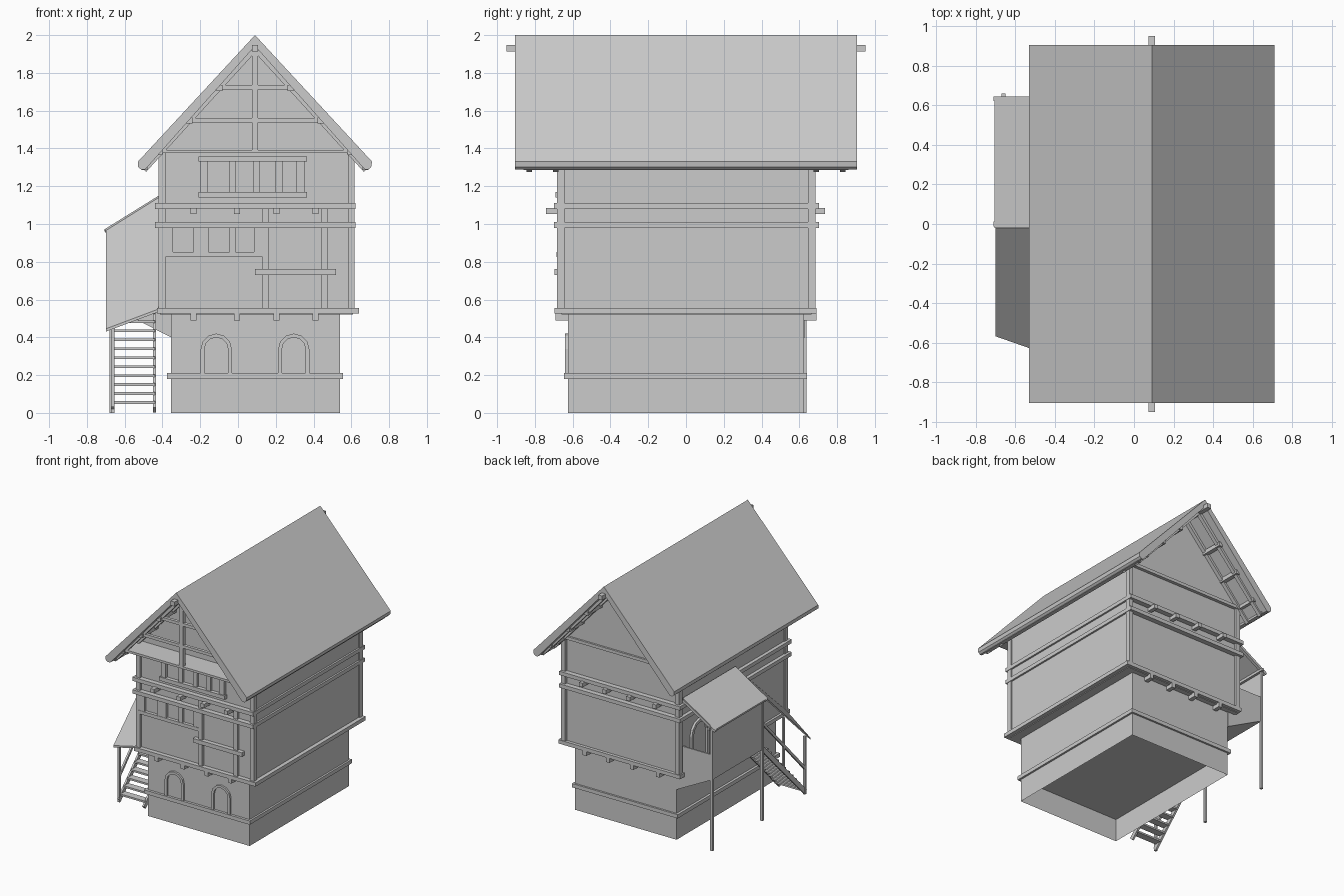
import bpy, bmesh, math
from mathutils import Vector

if "Cube" in bpy.data.objects:
    bpy.data.objects.remove(bpy.data.objects["Cube"])

def mesh(name, verts, faces):
    me = bpy.data.meshes.new(name)
    me.from_pydata(verts, [], faces)
    bm = bmesh.new(); bm.from_mesh(me)
    bmesh.ops.recalc_face_normals(bm, faces=bm.faces)
    bm.to_mesh(me); bm.free()
    ob = bpy.data.objects.new(name, me)
    bpy.context.collection.objects.link(ob)
    return ob

def prism(name, pts, a, b, axis='y'):
    """Extrude a closed profile from a to b; profile is (x,z) for y, (y,z) for x."""
    put = (lambda p, d: (p[0], d, p[1])) if axis == 'y' else (lambda p, d: (d, p[0], p[1]))
    n = len(pts)
    v = [put(p, a) for p in pts] + [put(p, b) for p in pts]
    f = [list(range(n)), list(range(n, 2*n))]
    f += [[i, (i+1) % n, n+(i+1) % n, n+i] for i in range(n)]
    return mesh(name, v, f)

def box(name, x0, x1, y0, y1, z0, z1):
    return prism(name, [(x0, z0), (x1, z0), (x1, z1), (x0, z1)], y0, y1)

def beam(name, p, q, w, h):
    """Square timber between two points."""
    p, q = Vector(p), Vector(q)
    d = (q-p).normalized()
    s = d.cross(Vector((0, 0, 1)) if abs(d.z) < .95 else Vector((0, 1, 0))).normalized()*w/2
    u = s.cross(d).normalized()*h/2
    v = [e+i*s+j*u for e in (p, q) for i, j in ((-1, -1), (1, -1), (1, 1), (-1, 1))]
    f = [[0, 1, 2, 3], [4, 5, 6, 7]] + [[i, (i+1) % 4, 4+(i+1) % 4, 4+i] for i in range(4)]
    return mesh(name, v, f)

def arch(c, w, z0, z1, n=6):
    """Open arch outline from left foot to right foot."""
    r = w/2; s = z1-r
    return [(c-r, z0)] + [(c-r*math.cos(math.pi*i/n), s+r*math.sin(math.pi*i/n)) for i in range(n+1)] + [(c+r, z0)]

def arch_frame(name, c, w, z0, z1, t, a, b, axis):
    return prism(name, arch(c, w, z0, z1) + arch(c, w-2*t, z0, z1-t)[::-1], a, b, axis)

# Stone base: open footing, ledge slab, upper walls, arched windows
base = [(x, y, z) for z in (0, .19) for x, y in ((-.355, -.625), (.54, -.625), (.54, .625), (-.355, .625))]
mesh("base_footing", base, [[i, (i+1) % 4, 4+(i+1) % 4, 4+i] for i in range(4)])
box("stone_base", -.355, .54, -.625, .625, .19, .53)
box("base_ledge", -.375, .555, -.645, .64, .18, .21)
for c in (-.115, .295):
    arch_frame("arched_window_frame", c, .165, .21, .42, .02, -.64, -.62, 'y')

# Upper storeys
box("storey_walls", -.412, .608, -.66, .665, .52, 1.39)
box("sill_beam", -.43, .64, -.695, .69, .525, .555)
for z in (.98, 1.08):
    box("belt_beam", -.44, .622, -.70, .705, z, z+.03)
for x in (-.42, .583):
    for y in (-.682, .645):
        box("corner_post", x, x+.035, y, y+.04, .555, 1.39)

# Joist ends, front and back
for x in (-.235, -.005, .205, .41):
    for y0, y1 in ((-.69, -.55), (.55, .69)):
        box("lower_joist", x-.016, x+.016, y0, y1, .49, .527)
    for y0, y1 in ((-.74, -.6), (.6, .735)):
        box("upper_joist", x-.016, x+.016, y0, y1, 1.053, 1.085)

# Front framing and windows: x0, x1, z0, z1
def front(name, x0, x1, z0, z1, d=.682):
    box(name, x0, x1, -d, -.65, z0, z1)
for x in (.13, .44):
    front("front_post", x, x+.033, .555, 1.08)
front("front_rail", .09, .52, .73, .762, .695)
front("middle_window_sill", -.40, .13, .825, .852, .685)
for x0, x1 in ((-.385, -.345), (-.235, -.155), (-.045, -.012), (.085, .13)):
    front("middle_mullion", x0, x1, .85, .98)
front("top_window_sill", -.21, .365, 1.14, 1.17, .69)
front("top_window_lintel", -.21, .365, 1.33, 1.357, .69)
for x0, x1 in ((-.2, -.16), (-.045, -.012), (.08, .115), (.195, .235), (.31, .355)):
    front("top_mullion", x0, x1, 1.165, 1.335)

# Gables, with an overhanging deck and open truss at the front
R = .09
prism("attic", [(-.425, 1.375), (.605, 1.375), (R, 1.94)], -.655, .675)
box("front_gable_deck", -.42, .60, -.845, -.65, 1.375, 1.393)
box("back_plate", -.43, .62, .65, .69, 1.37, 1.395)
box("king_post", R-.017, R+.017, -.845, -.815, 1.39, 1.92)
for z, w in ((1.55, .34), (1.725, .18)):
    box("collar_tie", R-w, R+w, -.842, -.818, z-.012, z+.012)

# Roof: slabs, ridge, purlins, rafters
prism("roof", [(-.53, 1.33), (R, 2), (.71, 1.33), (.705, 1.302), (.69, 1.288), (.67, 1.29),
               (R, 1.942), (-.49, 1.29), (-.51, 1.288), (-.53, 1.302)], -.905, .905)
box("ridge_beam", R-.017, R+.017, -.95, .95, 1.912, 1.947)
for s in (-1, 1):
    for dx, z in ((.585, 1.302), (.507, 1.38), (.347, 1.548), (.187, 1.72)):
        x = R+s*dx
        box("purlin", x-.016, x+.016, -.86, .86, z-.016, z+.016)
    for y in (-.83, -.69, .69, .83):
        beam("rafter", (R+s*.585, y, 1.285), (R+s*.01, y, 1.915), .03, .025)

# Porch on the left side, with a sloping underside
prism("porch_floor", [(-.675, .58), (-.675, .565), (-.355, .40), (-.355, .58)], -.01, .63)
box("porch_side_panel", -.676, -.664, 0, .63, .565, .96)
box("porch_back_panel", -.675, -.41, .618, .63, .57, .76)
for y in (.628, 0):
    box("porch_post", -.68, -.66, y-.01, y+.01, 0, .975)
prism("porch_roof", [(-.705, .96), (-.42, 1.135), (-.42, 1.15), (-.705, .973)], -.02, .64)
for y in (.633, 0):
    beam("porch_rafter", (-.705, y, .96), (-.42, y, 1.132), .024, .02)
box("porch_purlin", -.67, -.65, -.01, .66, .965, .985)
arch_frame("door_frame", .43, .22, .58, .91, .025, -.43, -.405, 'x')

# Sloping roof over the stair
top = [(-.70, -.02, .965), (-.42, -.02, 1.14), (-.42, -.665, .55), (-.70, -.567, .445)]
mesh("stair_roof", top + [(x, y, z-.015) for x, y, z in top],
     [[0, 1, 2, 3], [4, 5, 6, 7]] + [[i, (i+1) % 4, 4+(i+1) % 4, 4+i] for i in range(4)])

# Stair, posts and handrails
for x in (-.662, -.442):
    beam("stair_stringer", (x, -.55, .015), (x, -.01, .565), .015, .035)
for i in range(11):
    z = .055+.0475*i
    y = -.565+.54*z/.57
    box("tread", -.66, -.44, y-.028, y+.028, z-.007, z+.007)
box("stair_foot_post", -.672, -.654, -.555, -.535, 0, .46)
box("stair_baluster", -.670, -.656, -.285, -.271, .28, .71)
beam("stair_handrail", (-.663, -.54, .21), (-.663, 0, .78), .015, .02)
